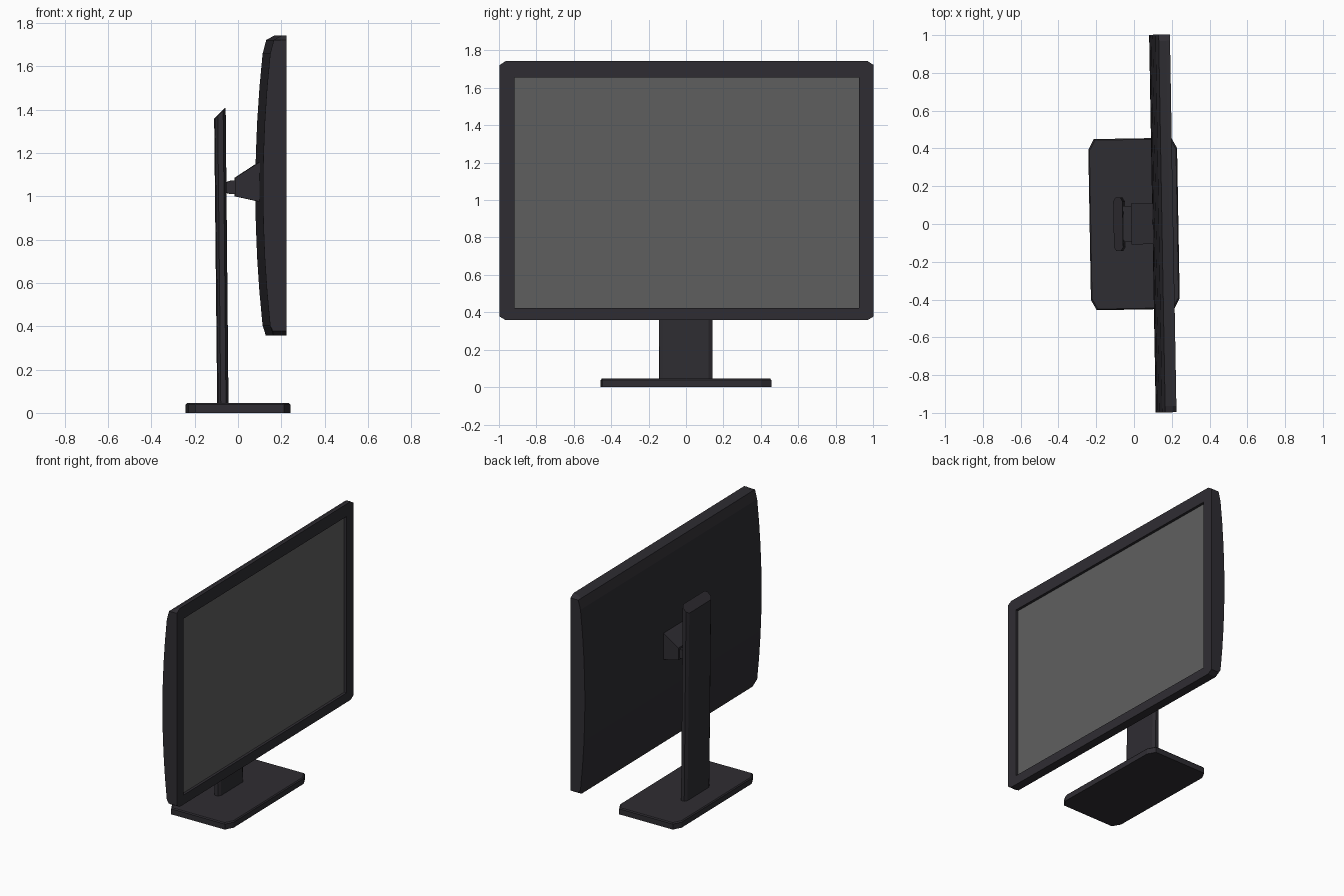
import bpy, bmesh, math

if "Cube" in bpy.data.objects:
    bpy.data.objects.remove(bpy.data.objects["Cube"])

TURN = math.radians(1)  # the whole model is turned slightly


def material(name, rgb):
    m = bpy.data.materials.new(name)
    m.diffuse_color = (*rgb, 1)
    m.use_nodes = True
    m.node_tree.nodes["Principled BSDF"].inputs["Base Color"].default_value = m.diffuse_color
    return m


dark = material("dark_plastic", (0.028, 0.026, 0.032))
grey = material("screen_grey", (0.115, 0.115, 0.115))


def finish(bm, name, mat):
    bmesh.ops.recalc_face_normals(bm, faces=bm.faces[:])
    me = bpy.data.meshes.new(name)
    bm.to_mesh(me)
    bm.free()
    me.materials.append(mat)
    ob = bpy.data.objects.new(name, me)
    bpy.context.collection.objects.link(ob)
    ob.rotation_euler.z = TURN
    return ob


def loft(sections):
    """Closed solid through rings with equal point counts."""
    bm = bmesh.new()
    rings = [[bm.verts.new(p) for p in s] for s in sections]
    n = len(rings[0])
    for a, b in zip(rings, rings[1:]):
        for i in range(n):
            j = (i + 1) % n
            bm.faces.new((a[i], a[j], b[j], b[i]))
    bm.faces.new(rings[0])
    bm.faces.new(rings[-1])
    return bm


def octagon(x0, x1, w, cx, cy):
    """Rectangle in plan with chamfered corners."""
    return [(x0 + cx, -w), (x1 - cx, -w), (x1, -w + cy), (x1, w - cy),
            (x1 - cx, w), (x0 + cx, w), (x0, w - cy), (x0, -w + cy)]


# Panel housing: side profile with a bowed back, clipped at the corners
FRONT = 0.2075
bow = []
for i in range(9):
    t = 1 - i / 4
    bow.append((0.0975 + 0.0335 * t * t, 1.03 + 0.628 * t))
profile = [(FRONT, 1.743), (0.187, 1.743), (0.148, 1.722)] + bow + [(0.145, 0.358), (FRONT, 0.358)]
sections = []
for y in (-1, -0.967, 0.967, 1):
    lo, hi = (0.378, 1.722) if abs(y) == 1 else (0, 2)
    sections.append([(x, y, min(max(z, lo), hi)) for x, z in profile])
bm = loft(sections)
bmesh.ops.recalc_face_normals(bm, faces=bm.faces[:])
# Recessed opening for the screen
face = max((f for f in bm.faces if f.normal.x > 0.9), key=lambda f: f.calc_area())
bmesh.ops.inset_individual(bm, faces=[face], thickness=0.04)
for v in face.verts:
    v.co.y = math.copysign(0.922, v.co.y)
    v.co.z = 1.656 if v.co.z > 1 else 0.424
floor = bmesh.ops.extrude_discrete_faces(bm, faces=[face])["faces"][0]
for v in floor.verts:
    v.co.x -= 0.024
panel = finish(bm, "panel_housing", dark)
bpy.context.view_layer.objects.active = panel
panel.select_set(True)
bpy.ops.object.shade_smooth_by_angle(angle=math.radians(5))

# Screen
finish(loft([[(x, y, z) for y, z in ((-0.922, 0.424), (0.922, 0.424), (0.922, 1.656), (-0.922, 1.656))]
             for x in (0.183, 0.189)]), "screen", grey)

# Base plate with a fine top bevel
outer = octagon(-0.235, 0.235, 0.453, 0.03, 0.055)
inner = octagon(-0.229, 0.229, 0.447, 0.03, 0.055)
finish(loft([[(x, y, 0) for x, y in outer],
             [(x, y, 0.038) for x, y in outer],
             [(x, y, 0.045) for x, y in inner]]), "base_plate", dark)

# Column leaning back, with a slanted top
low = octagon(-0.094, -0.046, 0.142, 0.012, 0.02)
top = octagon(-0.108, -0.059, 0.142, 0.012, 0.02)
finish(loft([[(x, y, 0.043) for x, y in low],
             [(x, y, 1.358 + (x + 0.108)) for x, y in top]]), "column", dark)


# Flared neck and the hinge joining it to the column
def bracket(name, rings):
    finish(loft([[(x0, -w, z0), (x0, w, z0), (x1, w, z1), (x1, -w, z1)]
                 for x0, z0, x1, z1, w in rings]), name, dark)


bracket("neck", [(-0.015, 1.0, -0.015, 1.085, 0.108), (0.085, 0.978, 0.085, 1.15, 0.108),
                 (0.11, 0.972, 0.11, 1.165, 0.108)])
bracket("hinge", [(-0.062, 1.018, -0.062, 1.062, 0.095), (-0.035, 1.01, -0.035, 1.072, 0.095),
                  (-0.01, 1.01, -0.01, 1.072, 0.095)])
